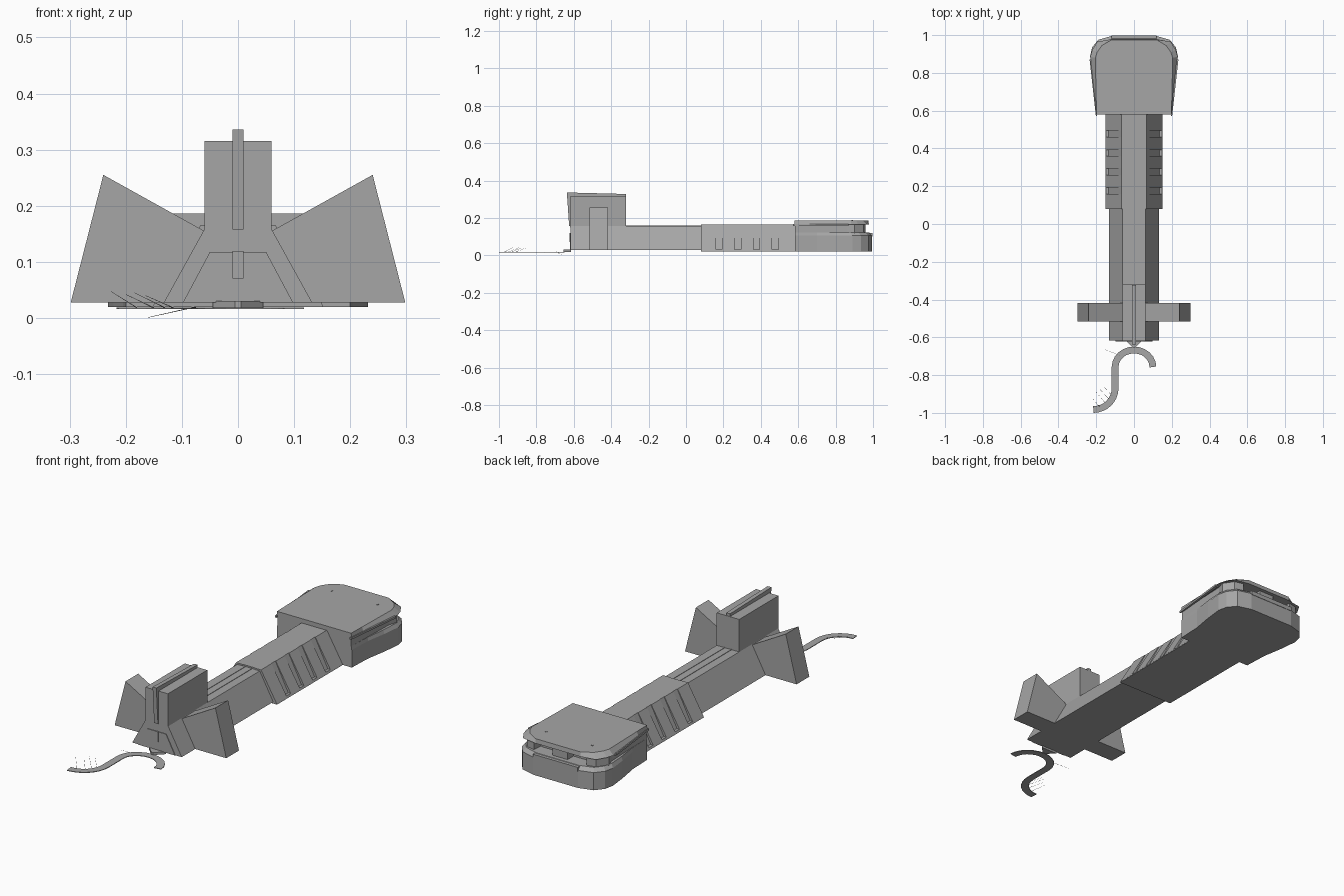
import bpy, bmesh, math
from mathutils import Vector

if "Cube" in bpy.data.objects:
    bpy.data.objects.remove(bpy.data.objects["Cube"])

dark = bpy.data.materials.new("dark_grey")
dark.diffuse_color = (0.38, 0.38, 0.38, 1)
dark.use_nodes = True
dark.node_tree.nodes["Principled BSDF"].inputs["Base Color"].default_value = dark.diffuse_color


def loft(name, loops):
    """Solid skinned through loops with equal point counts, capped at both ends."""
    bm = bmesh.new()
    rings = [[bm.verts.new(p) for p in loop] for loop in loops]
    for a, b in zip(rings, rings[1:]):
        n = len(a)
        for i in range(n):
            bm.faces.new((a[i], a[(i + 1) % n], b[(i + 1) % n], b[i]))
    bm.faces.new(rings[0])
    bm.faces.new(rings[-1])
    bmesh.ops.recalc_face_normals(bm, faces=bm.faces)
    me = bpy.data.meshes.new(name)
    bm.to_mesh(me)
    bm.free()
    me.materials.append(dark)
    ob = bpy.data.objects.new(name, me)
    bpy.context.collection.objects.link(ob)
    return ob


def along_y(name, prof, y0, y1):
    return loft(name, [[(x, y, z) for x, z in prof] for y in (y0, y1)])


def along_z(name, outline, z0, z1):
    return loft(name, [[(x, y, z) for x, y in outline] for z in (z0, z1)])


def box(name, x0, x1, y0, y1, z0, z1):
    return along_z(name, [(x0, y0), (x1, y0), (x1, y1), (x0, y1)], z0, z1)


def trap(bottom, top, z0, z1):
    return [(-bottom, z0), (bottom, z0), (top, z1), (-top, z1)]


def mirrored(half):
    return half + [(-x, y) for x, y in reversed(half)]


def needle(name, a, b, r=0.001):
    a, b = Vector(a), Vector(b)
    rot = (b - a).to_track_quat('Z', 'Y')
    tri = [rot @ Vector((math.cos(t), math.sin(t), 0)) for t in (0, 2.094, 4.189)]
    return loft(name, [[a + v * r for v in tri], [b + v * r * 0.4 for v in tri]])


# Main body: trapezoid bar with a shallow panel on the front end
along_y("body", trap(0.132, 0.06, 0.028, 0.158), -0.618, 0.09)
along_y("front_panel", trap(0.098, 0.05, 0.028, 0.118), -0.621, -0.61)
box("front_key", -0.01, 0.01, -0.624, -0.61, 0.07, 0.119)
for s in (-1, 1):
    box("top_rail", s * 0.018 - 0.002, s * 0.018 + 0.002, -0.32, 0.08, 0.156, 0.16)

# Upright block with the raised rib running over its top and front
box("upright_block", -0.06, 0.06, -0.62, -0.32, 0.15, 0.315)
rib = [(-0.637, 0.336), (-0.322, 0.328), (-0.322, 0.30), (-0.60, 0.30),
       (-0.60, 0.158), (-0.625, 0.158)]
loft("block_rib", [[(x, y, z) for y, z in rib] for x in (-0.01, 0.01)])

# Side wings
for s in (-1, 1):
    wing = [(0.06, 0.155), (0.24, 0.255), (0.298, 0.028), (0.12, 0.028)]
    along_y("wing", [(s * x, z) for x, z in wing], -0.515, -0.418)

# Grip: grooves in the flanks stop short of the straight base
along_y("grip_core", trap(0.138, 0.065, 0.022, 0.165), 0.082, 0.585)
along_y("grip_base", trap(0.152, 0.147, 0.02, 0.03), 0.08, 0.585)
edges = [0.08, 0.16, 0.192, 0.26, 0.293, 0.36, 0.393, 0.46, 0.494, 0.585]
for y0, y1 in zip(edges[::2], edges[1::2]):
    for s in (-1, 1):
        flank = [(0.10, 0.025), (0.15, 0.025), (0.067, 0.165), (0.03, 0.165)]
        along_y("grip_block", [(s * x, z) for x, z in flank], y0, y1)

# Head: lower shell with rounded upper rim, full-height core, overhanging lid
shell = [(0.2, 0.582), (0.205, 0.70), (0.222, 0.80), (0.232, 0.89),
         (0.222, 0.935), (0.19, 0.975), (0.12, 0.995)]
rim = [(0.197, 0.582), (0.202, 0.70), (0.215, 0.80), (0.22, 0.88),
       (0.21, 0.922), (0.18, 0.96), (0.115, 0.98)]
loft("head_shell", [[(x, y, z) for x, y in mirrored(half)]
                    for half, z in ((shell, 0.02), (shell, 0.105), (rim, 0.122))])
core = mirrored([(0.197, 0.582), (0.2, 0.70), (0.206, 0.86), (0.18, 0.90),
                 (0.12, 0.915)])
along_z("head_core", core, 0.11, 0.175)
lid = mirrored([(0.2, 0.58), (0.208, 0.66), (0.232, 0.885),
                (0.222, 0.92), (0.195, 0.965), (0.12, 0.978)])
lid_top = mirrored([(0.198, 0.58), (0.2, 0.66), (0.205, 0.88),
                    (0.195, 0.91), (0.17, 0.945), (0.12, 0.975)])
loft("head_lid", [[(x, y, 0.165) for x, y in lid],
                  [(x, y, 0.186) for x, y in lid_top]])
box("rear_lip", -0.12, 0.12, 0.97, 0.997, 0.10, 0.12)

# Posts bridging the rear recess, side fins, lid pins
for s in (-1, 1):
    post = [(0.135, 0.88), (0.20, 0.84), (0.218, 0.90), (0.185, 0.95), (0.14, 0.96)]
    along_z("corner_post", [(s * x, y) for x, y in post], 0.115, 0.17)
    fin = [(0.195, 0.572), (0.202, 0.572), (0.235, 0.87), (0.22, 0.87)]
    along_z("side_fin", [(s * x, y) for x, y in fin], 0.158, 0.168)
    box("lid_pin", s * 0.123 - 0.004, s * 0.123 + 0.004, 0.885, 0.893, 0.18, 0.188)
box("center_post", -0.04, 0.04, 0.89, 0.96, 0.115, 0.17)

# Wavy tail strip: arch, straight run, reverse curl
path = []
for i in range(13):
    t = math.pi * i / 12
    path.append((0.1 * math.cos(t), -0.757 + 0.09 * math.sin(t)))
for i in range(9):
    t = -math.pi / 2 * i / 8
    path.append((-0.215 + 0.115 * math.cos(t), -0.87 + 0.112 * math.sin(t)))
sections = []
for i, p in enumerate(path):
    a, b = path[max(i - 1, 0)], path[min(i + 1, len(path) - 1)]
    d = Vector((b[0] - a[0], b[1] - a[1])).normalized()
    n = Vector((-d.y, d.x)) * 0.018
    sections.append([(p[0] + k * n.x, p[1] + k * n.y, z)
                     for k, z in ((-1, 0.016), (1, 0.016), (1, 0.019), (-1, 0.019))])
loft("tail_strip", sections)
along_z("tail_joint", [(-0.045, -0.615), (0.045, -0.615), (0.005, -0.655), (-0.005, -0.655)],
        0.018, 0.03)

# Fine bristles on the tail
for a, b in (((-0.075, -0.695, 0.02), (-0.16, -0.663, 0.001)),
             ((-0.13, -0.93, 0.018), (-0.185, -0.87, 0.045)),
             ((-0.115, -0.91, 0.018), (-0.165, -0.855, 0.04)),
             ((-0.15, -0.95, 0.018), (-0.2, -0.89, 0.042)),
             ((-0.18, -0.97, 0.018), (-0.226, -0.915, 0.047))):
    needle("bristle", a, b)
